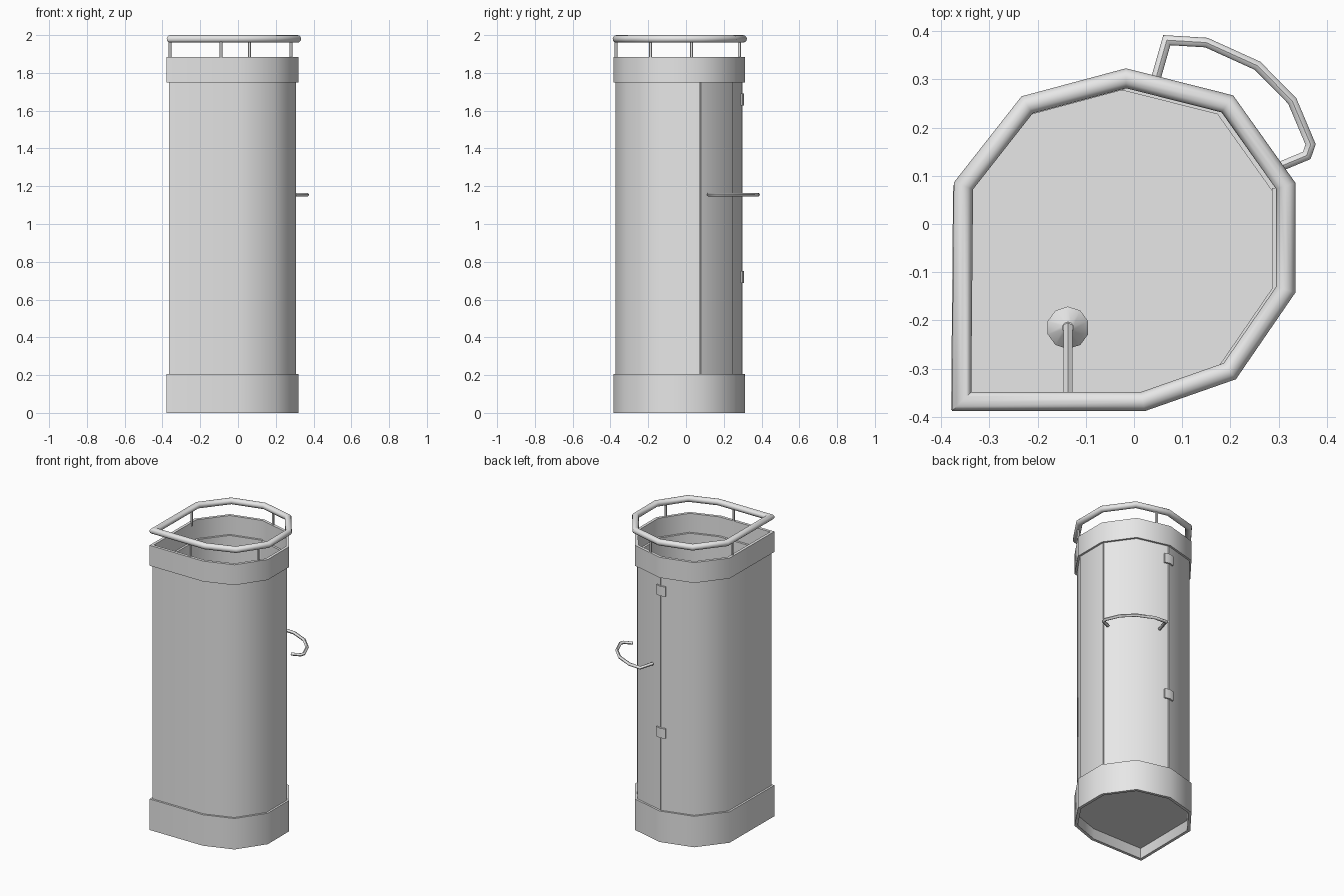
import bpy, bmesh, math
from mathutils import Vector

cube = bpy.data.objects.get("Cube")
if cube:
    bpy.data.objects.remove(cube, do_unlink=True)

grey = bpy.data.materials.new("light_grey")
grey.use_nodes = True
grey.diffuse_color = (0.8, 0.8, 0.8, 1)
grey.node_tree.nodes["Principled BSDF"].inputs["Base Color"].default_value = (0.8, 0.8, 0.8, 1)

UP = Vector((0, 0, 1))

# Plan of the cubicle, counter-clockwise from the square front corner
PLAN = [Vector((x, y, 0)) for x, y in (
    (-0.366, -0.372), (0.01, -0.372), (0.19, -0.309), (0.306, -0.14), (0.306, 0.075),
    (0.185, 0.245), (-0.025, 0.298), (-0.23, 0.243), (-0.362, 0.075))]


def finish(name, bm):
    bmesh.ops.recalc_face_normals(bm, faces=bm.faces)
    mesh = bpy.data.meshes.new(name)
    bm.to_mesh(mesh)
    bm.free()
    mesh.materials.append(grey)
    mesh.shade_smooth()
    mesh.set_sharp_from_angle(angle=math.radians(45))
    obj = bpy.data.objects.new(name, mesh)
    bpy.context.collection.objects.link(obj)
    return obj


def mitres(path, plane, closed):
    """Sideways mitre vector at every point of a planar path."""
    result, n = [], len(path)
    for i, p in enumerate(path):
        into = p - path[i - 1] if closed or i > 0 else path[1] - p
        out = path[(i + 1) % n] - p if closed or i < n - 1 else into
        a, b = into.normalized().cross(plane), out.normalized().cross(plane)
        result.append((a + b) / (1 + a.dot(b)))
    return result


def sweep(name, path, section, plane=UP, closed=False):
    """Sweep a (side, up) section along a planar path with mitred corners."""
    bm = bmesh.new()
    rings = [[bm.verts.new(p + m * s + plane * u) for s, u in section]
             for p, m in zip(path, mitres(path, plane, closed))]
    pairs = list(zip(rings, rings[1:]))
    if closed:
        pairs.append((rings[-1], rings[0]))
    k = len(section)
    for a, b in pairs:
        for j in range(k):
            bm.faces.new((a[j], a[(j + 1) % k], b[(j + 1) % k], b[j]))
    if not closed:
        bm.faces.new(rings[0])
        bm.faces.new(rings[-1])
    return finish(name, bm)


def circle(r, sides):
    return [(r * math.cos(t), r * math.sin(t))
            for t in (2 * math.pi * i / sides for i in range(sides))]


def slab(inner, outer, z0, z1):
    return [(inner, z0), (outer, z0), (outer, z1), (inner, z1)]


def cone(name, r1, r2, z0, z1, x, y, sides):
    bm = bmesh.new()
    bmesh.ops.create_cone(bm, cap_ends=True, segments=sides, radius1=r1, radius2=r2, depth=z1 - z0)
    bmesh.ops.translate(bm, verts=bm.verts, vec=(x, y, (z0 + z1) / 2))
    return finish(name, bm)


# Fixed wall and the door that closes its back corner
sweep("wall", PLAN[6:] + PLAN[:5], slab(-0.02, 0, 0.08, 1.76))
door = PLAN[4:7]
ends = [door[0].lerp(door[1], 0.025), door[1], door[2].lerp(door[1], 0.025)]
sweep("door", ends, slab(-0.02, 0, 0.2, 1.755))

# Base and top bands
for name, z0, z1 in (("base_band", 0, 0.205), ("top_band", 1.75, 1.885)):
    sweep(name, PLAN, slab(-0.006, 0.013, z0, z1), closed=True)

# Floor tray
bm = bmesh.new()
tray = bm.faces.new([bm.verts.new(p + UP * 0.07) for p in PLAN])
extruded = bmesh.ops.extrude_face_region(bm, geom=[tray], use_keep_orig=True)
bmesh.ops.translate(bm, vec=(0, 0, 0.02),
                    verts=[v for v in extruded["geom"] if isinstance(v, bmesh.types.BMVert)])
finish("floor_tray", bm)

# Curtain rail and its posts
rail = [p + Vector((0.0085, 0.004, 1.98)) for p in PLAN]
sweep("top_rail", rail, circle(0.02, 12), closed=True)
for i, (x, y) in enumerate(((-0.36, 0.03), (0.06, 0.282), (0.28, -0.187), (-0.09, -0.37))):
    cone(f"rail_post_{i + 1}", 0.008, 0.008, 1.86, 1.975, x, y, 8)

# Hinges wrapped round the back corner of the door
corner = PLAN[6]
for name, z in (("upper_hinge", 1.66), ("lower_hinge", 0.72)):
    strap = [corner + (q - corner).normalized() * 0.032 for q in (PLAN[5], PLAN[7])]
    sweep(name, [strap[0], corner, strap[1]], slab(-0.004, 0.01, z - 0.032, z + 0.032))

# Bowed door handle
handle = [Vector((x, y, 1.155)) for x, y in (
    (0.305, 0.12), (0.358, 0.142), (0.366, 0.165), (0.328, 0.255),
    (0.256, 0.328), (0.15, 0.376), (0.068, 0.381), (0.042, 0.29))]
sweep("door_handle", handle, circle(0.01, 8))

# Shower arm and head on the front wall
arm = [Vector((-0.137, y, z)) for y, z in ((-0.36, 1.66), (-0.215, 1.66), (-0.215, 1.6))]
sweep("shower_arm", arm, circle(0.011, 6), plane=Vector((1, 0, 0)))
cone("shower_head", 0.044, 0.012, 1.575, 1.61, -0.137, -0.215, 10)
